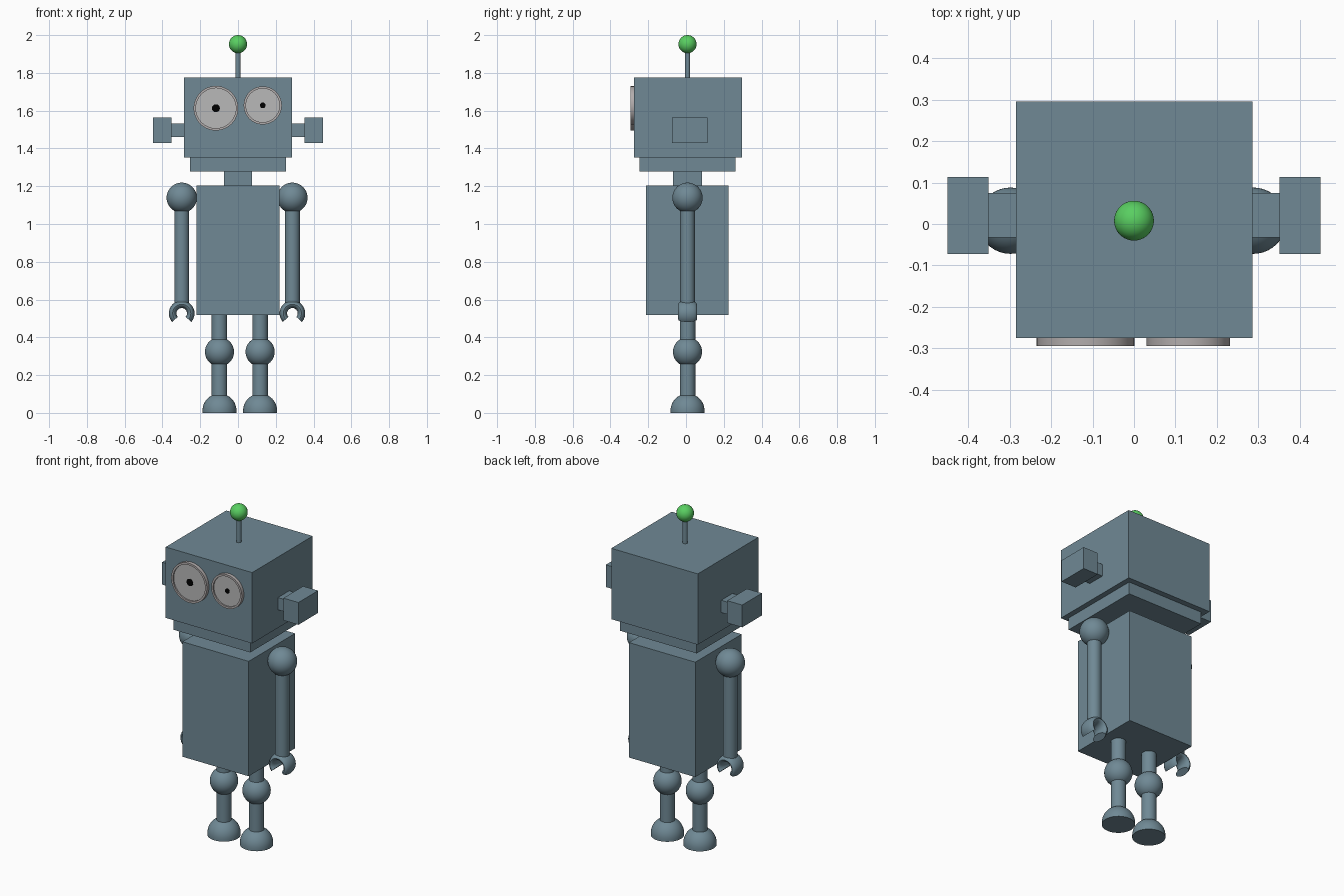
import bpy, bmesh, math
from mathutils import Vector, Matrix

if "Cube" in bpy.data.objects:
    bpy.data.objects.remove(bpy.data.objects["Cube"])

YC = 0.008  # common centre line in depth


def material(name, rgb):
    m = bpy.data.materials.new(name)
    m.diffuse_color = (*rgb, 1)
    m.use_nodes = True
    m.node_tree.nodes["Principled BSDF"].inputs["Base Color"].default_value = m.diffuse_color
    return m


STEEL = material("steel_blue", (0.16, 0.25, 0.30))
GREEN = material("green", (0.10, 0.62, 0.12))
RIM = material("eye_rim", (0.45, 0.42, 0.42))
WHITE = material("eye_white", (0.48, 0.48, 0.48))
BLACK = material("black", (0.0, 0.0, 0.0))


def finish(name, bm, mat, smooth=False):
    bmesh.ops.recalc_face_normals(bm, faces=bm.faces)
    me = bpy.data.meshes.new(name)
    bm.to_mesh(me)
    bm.free()
    ob = bpy.data.objects.new(name, me)
    bpy.context.collection.objects.link(ob)
    me.materials.append(mat)
    if smooth:
        bpy.ops.object.select_all(action='DESELECT')
        ob.select_set(True)
        bpy.context.view_layer.objects.active = ob
        bpy.ops.object.shade_smooth_by_angle(angle=math.radians(35))
    return ob


def box(name, lo, hi, mat=STEEL):
    lo, hi = Vector(lo), Vector(hi)
    bm = bmesh.new()
    bmesh.ops.create_cube(bm, size=1, matrix=Matrix.Translation((lo + hi) / 2)
                          @ Matrix.Diagonal((*(hi - lo), 1)))
    return finish(name, bm, mat)


def lathe(name, profile, origin, mat=STEEL, facing=False, steps=48):
    """Spin (radius, height) points round z, or round -y when facing."""
    bm = bmesh.new()
    vs = [bm.verts.new((r, 0, h)) for r, h in profile]
    es = [bm.edges.new(p) for p in zip(vs, vs[1:])]
    bmesh.ops.spin(bm, geom=vs + es, cent=(0, 0, 0), axis=(0, 0, 1),
                   angle=math.tau, steps=steps)
    bmesh.ops.remove_doubles(bm, verts=bm.verts, dist=1e-5)
    m = Matrix.Translation(origin)
    if facing:
        m = m @ Matrix.Rotation(math.pi / 2, 4, 'X')
    bm.transform(m)
    return finish(name, bm, mat, True)


def rod(name, r, x, z0, z1):
    return lathe(name, [(0, z0), (r, z0), (r, z1), (0, z1)], (x, YC, 0))


def ball(name, r, x, z, mat=STEEL):
    bm = bmesh.new()
    bmesh.ops.create_uvsphere(bm, u_segments=40, v_segments=24, radius=r,
                              matrix=Matrix.Translation((x, YC, z)))
    return finish(name, bm, mat, True)


def claw(name, x, z, ring=0.048, thick=0.020, half_depth=0.05):
    """C-shaped gripper, oval in section, open at the bottom."""
    bm = bmesh.new()
    loops = []
    n, k = 32, 20
    for i in range(n + 1):
        a = math.radians(-42 + 264 * i / n)
        loop = []
        for j in range(k):
            t = math.tau * j / k
            r = ring + thick * math.cos(t)
            loop.append(bm.verts.new((x + r * math.cos(a),
                                      YC + half_depth * math.sin(t),
                                      z + r * math.sin(a))))
        loops.append(loop)
    for a, b in zip(loops, loops[1:]):
        for j in range(k):
            bm.faces.new((a[j], a[(j + 1) % k], b[(j + 1) % k], b[j]))
    bm.faces.new(loops[0])
    bm.faces.new(loops[-1])
    return finish(name, bm, STEEL, True)


# Head, jaw, neck and torso
box("head", (-0.285, -0.275, 1.352), (0.286, 0.296, 1.775))
box("jaw", (-0.254, -0.247, 1.279), (0.254, 0.262, 1.352))
box("neck", (-0.074, -0.068, 1.203), (0.074, 0.084, 1.279))
box("torso", (-0.219, -0.212, 0.517), (0.219, 0.225, 1.203))

# Antenna
rod("antenna_rod", 0.014, 0, 1.775, 1.93)
ball("antenna_ball", 0.048, 0, 1.952, GREEN)

# Eyes: raised rim, recessed disc, pupil
for side, x, z, r, pupil in (("left", -0.117, 1.613, 0.118, 0.021),
                             ("right", 0.131, 1.628, 0.101, 0.015)):
    o = (x, -0.275, z)
    w = 0.012
    lathe(side + "_eye_rim", [(r - w, 0), (r, 0), (r, 0.02), (r - w, 0.02), (r - w, 0)],
          o, RIM, True)
    lathe(side + "_eye_disc", [(r - w, 0), (r - w, 0.012), (0, 0.012)], o, WHITE, True)
    lathe(side + "_pupil", [(pupil, 0.01), (pupil, 0.014), (0, 0.014)], o, BLACK, True)

# Ears, arms and legs on both sides
for side, s, arm_x, leg_x in (("left", -1, -0.298, -0.098), ("right", 1, 0.288, 0.117)):
    xs = sorted((s * 0.28, s * 0.352))
    box(side + "_ear_stem", (xs[0], -0.032, 1.460), (xs[1], 0.075, 1.533))
    xs = sorted((s * 0.351, s * 0.45))
    box(side + "_ear", (xs[0], -0.073, 1.430), (xs[1], 0.113, 1.563))

    ball(side + "_shoulder", 0.08, arm_x, 1.139)
    rod(side + "_arm", 0.039, arm_x, 0.575, 1.139)
    claw(side + "_claw", arm_x, 0.527)

    rod(side + "_leg", 0.041, leg_x, 0.06, 0.53)
    ball(side + "_knee", 0.077, leg_x, 0.323)
    dome = [(0.09 * math.cos(a), 0.012 + 0.09 * math.sin(a))
            for a in (math.pi / 2 * i / 12 for i in range(13))]
    lathe(side + "_foot", [(0, 0), (0.09, 0)] + dome, (leg_x, YC, 0))
